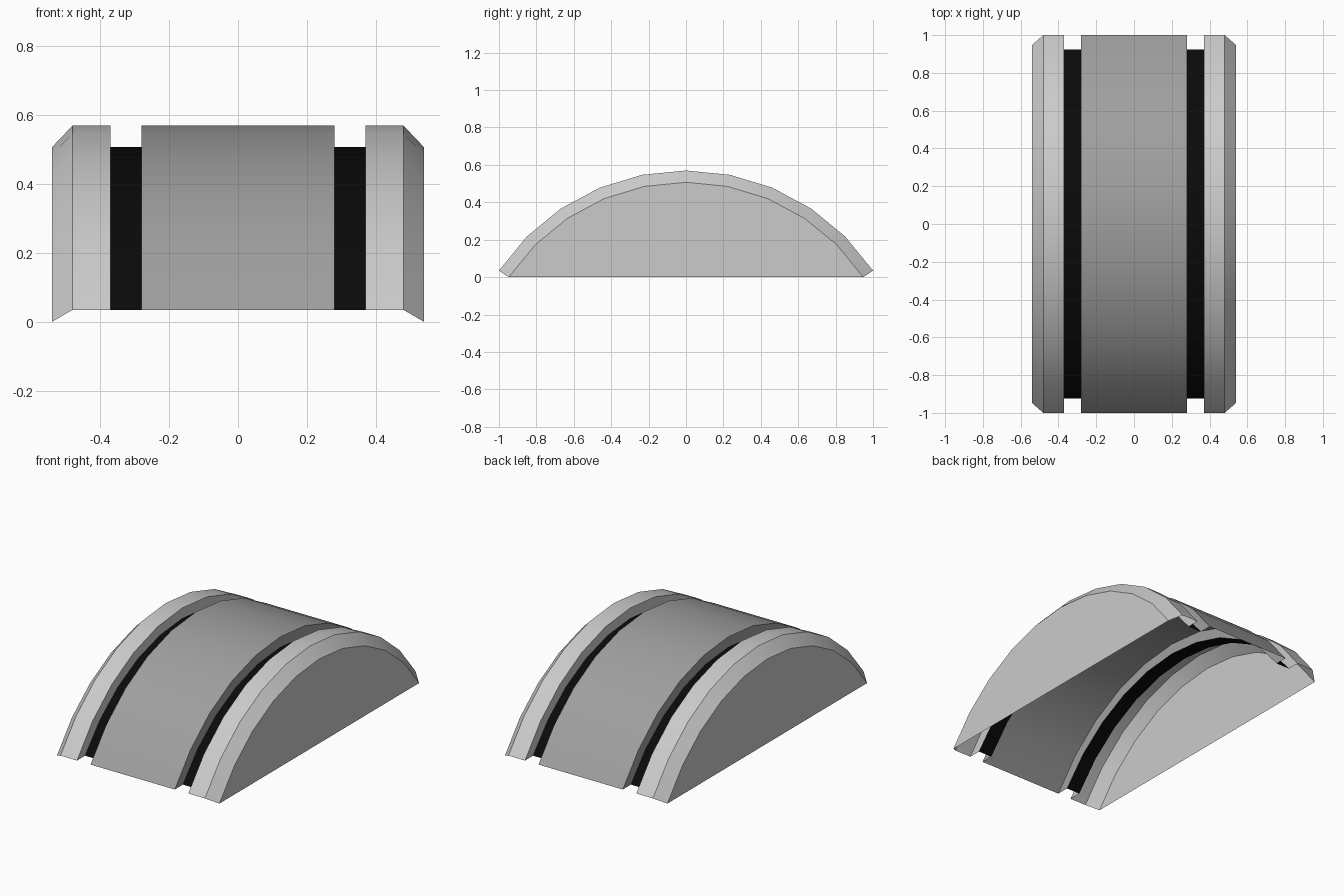
import bpy, math

cube = bpy.data.objects.get("Cube")
if cube:
    bpy.data.objects.remove(cube, do_unlink=True)

# Arc dimensions: all parts share one axis below the ground
R_OUT, R_IN, AXIS_Z = 1.202, 1.139, -0.632
FULL = math.asin(1 / R_OUT)
SHORT = math.acos((0.035 - AXIS_Z) / R_IN)   # groove stops level with the outer edge
SEGMENTS = 10


def material(name, value):
    mat = bpy.data.materials.new(name)
    mat.use_nodes = True
    colour = (value, value, value, 1)
    mat.diffuse_color = colour
    mat.node_tree.nodes["Principled BSDF"].inputs["Base Color"].default_value = colour
    return mat


def arc(x, radius, half_angle):
    angles = [half_angle * (2 * i / SEGMENTS - 1) for i in range(SEGMENTS + 1)]
    return [(x, radius * math.sin(a), AXIS_Z + radius * math.cos(a)) for a in angles]


def swept_part(name, profile, mat, cap_left=False, cap_right=False):
    """Sweep an open profile of (x, radius, half angle), ordered by rising x."""
    n = SEGMENTS + 1
    verts = [p for row in profile for p in arc(*row)]
    faces = []
    for j in range(len(profile) - 1):
        for i in range(SEGMENTS):
            a, b = j * n + i, (j + 1) * n + i
            faces.append((a, b, b + 1, a + 1))
    last = (len(profile) - 1) * n
    if cap_right:
        faces.append(tuple(range(last + n - 1, last - 1, -1))[::-1][::-1])
    if cap_left:
        faces.append(tuple(range(n)))
    mesh = bpy.data.meshes.new(name)
    mesh.from_pydata(verts, [], faces)
    mesh.materials.append(mat)
    obj = bpy.data.objects.new(name, mesh)
    bpy.context.collection.objects.link(obj)
    bpy.ops.object.select_all(action='DESELECT')
    obj.select_set(True)
    bpy.context.view_layer.objects.active = obj
    bpy.ops.object.shade_smooth_by_angle(angle=math.radians(30))
    return obj


light = material("light grey", 0.60)
mid = material("mid grey", 0.35)
black = material("black", 0.003)

# Central raised band with its two groove walls
swept_part("central_band", [(-0.28, R_IN, SHORT), (-0.28, R_OUT, FULL),
                            (0.28, R_OUT, FULL), (0.28, R_IN, SHORT)], mid)

# Bevelled end rims, closed by flat side caps
rim = [(0.37, R_IN, SHORT), (0.37, R_OUT, FULL), (0.48, R_OUT, FULL), (0.54, R_IN, FULL)]
swept_part("left_rim", rim, light, cap_right=True)
swept_part("right_rim", [(-x, r, a) for x, r, a in reversed(rim)], light, cap_left=True)

# Black groove floors
swept_part("left_groove", [(0.28, R_IN, SHORT), (0.37, R_IN, SHORT)], black)
swept_part("right_groove", [(-0.37, R_IN, SHORT), (-0.28, R_IN, SHORT)], black)
